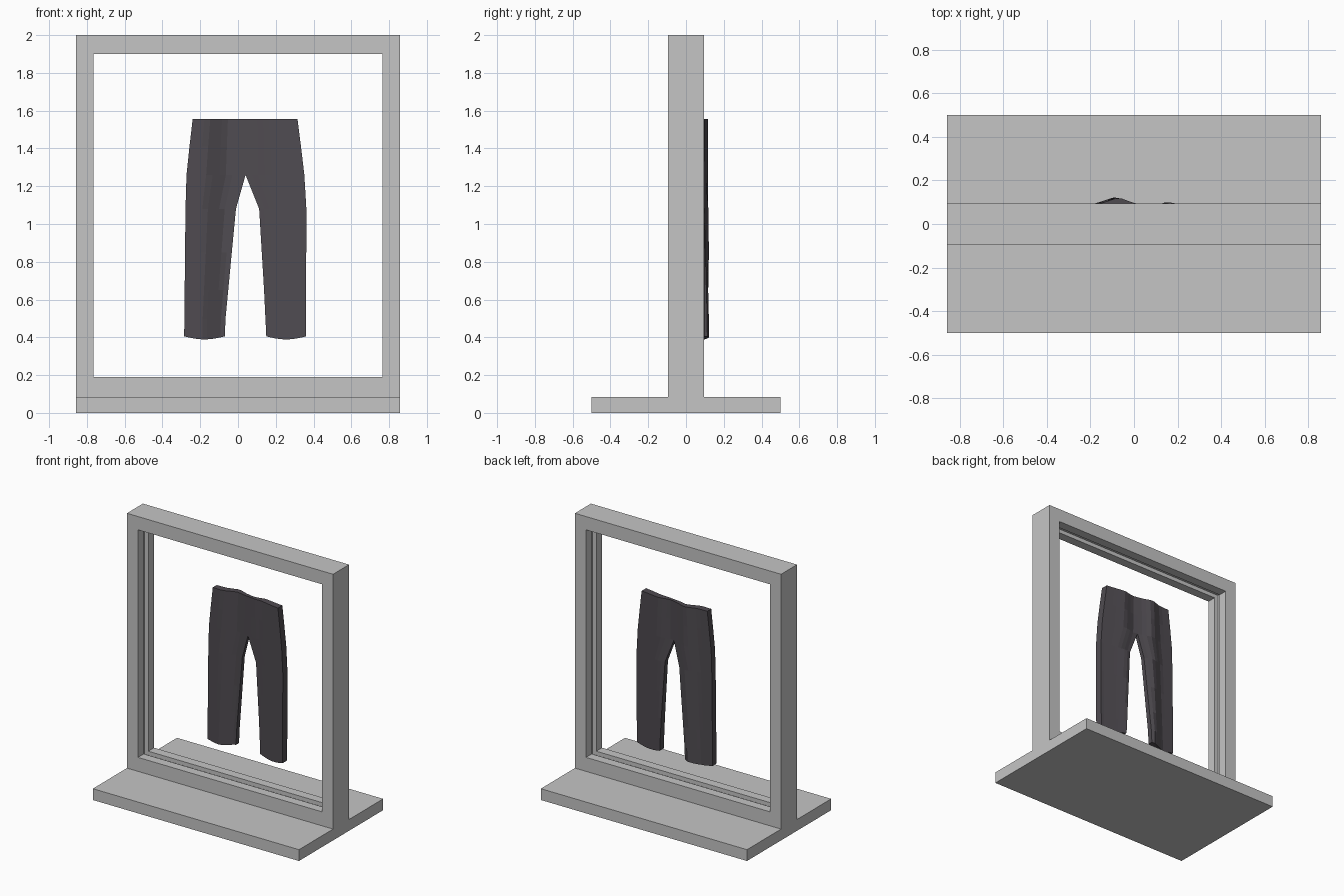
import bpy, bmesh, math

if "Cube" in bpy.data.objects:
    bpy.data.objects.remove(bpy.data.objects["Cube"])


def material(name, rgb):
    m = bpy.data.materials.new(name)
    m.diffuse_color = (*rgb, 1)
    m.use_nodes = True
    m.node_tree.nodes["Principled BSDF"].inputs["Base Color"].default_value = m.diffuse_color
    return m


grey = material("stand grey", (0.56, 0.56, 0.56))
charcoal = material("charcoal cloth", (0.078, 0.070, 0.081))


def build(name, verts, faces, mat):
    mesh = bpy.data.meshes.new(name)
    mesh.from_pydata(verts, [], faces)
    bm = bmesh.new()
    bm.from_mesh(mesh)
    bmesh.ops.remove_doubles(bm, verts=bm.verts, dist=0.0001)
    bmesh.ops.recalc_face_normals(bm, faces=bm.faces)
    bm.to_mesh(mesh)
    bm.free()
    mesh.materials.append(mat)
    ob = bpy.data.objects.new(name, mesh)
    bpy.context.collection.objects.link(ob)
    return ob


def lerp_table(t, table):
    """Piecewise linear lookup in a list of (key, value) with rising keys."""
    if t <= table[0][0]:
        return table[0][1]
    for (a, va), (b, vb) in zip(table, table[1:]):
        if t <= b:
            return va + (vb - va) * (t - a) / (b - a)
    return table[-1][1]


# base plate
W, D, BASE_Z = 0.857, 0.5, 0.085
bpy.ops.mesh.primitive_cube_add(size=1, location=(0, 0, BASE_Z / 2))
base = bpy.context.object
base.name = "base_plate"
base.scale = (2 * W, 2 * D, BASE_Z)
base.data.materials.append(grey)

# upright frame with a groove round the inside of the opening
FY, GY, G = 0.095, 0.027, 0.03
outer = (W, BASE_Z, 2.0)
inner = (0.765, 0.19, 1.90)
groove = (0.765 + G, 0.19 - G, 1.90 + G)
section = [(outer, -FY), (inner, -FY), (inner, -GY), (groove, -GY),
           (groove, GY), (inner, GY), (inner, FY), (outer, FY)]
verts, faces = [], []
for (hw, z0, z1), y in section:
    verts += [(-hw, y, z0), (hw, y, z0), (hw, y, z1), (-hw, y, z1)]
n = len(section)
for i in range(n):
    for k in range(4):
        a, b = i * 4, (i + 1) % n * 4
        faces.append((a + k, a + (k + 1) % 4, b + (k + 1) % 4, b + k))
build("upright_frame", verts, faces, grey)

# hanging trousers: outline edges by height, wavy front and back by x
outer_l = [(0.4, -0.285), (1.08, -0.278), (1.28, -0.272), (1.555, -0.24)]
outer_r = [(0.4, 0.36), (1.08, 0.362), (1.28, 0.35), (1.555, 0.315)]
inner_l = [(0.4, -0.07), (0.5, -0.066), (1.09, -0.01), (1.26, 0.04)]
inner_r = [(0.4, 0.15), (0.65, 0.138), (1.08, 0.112), (1.26, 0.04)]
back = [(-0.28, 0.09), (-0.16, 0.092), (-0.07, 0.122), (0.0, 0.096),
        (0.08, 0.08), (0.165, 0.099), (0.25, 0.085), (0.37, 0.07)]
front = [(-0.28, 0.045), (-0.16, 0.04), (-0.06, 0.08), (0.0, 0.066),
         (0.1, 0.055), (0.165, 0.052), (0.25, 0.035), (0.37, 0.015)]
rows = [0.405, 0.5, 0.65, 0.85, 1.08, 1.26, 1.41, 1.555]
COLS = 9

verts, faces = [], []
for out, inn in ((outer_l, inner_l), (outer_r, inner_r)):
    for surface in (front, back):
        for z in rows:
            xo, xi = lerp_table(z, out), lerp_table(z, inn)
            drift = 0.025 * (1.555 - z) / 1.15
            for c in range(COLS + 1):
                u = c / COLS
                x = xo + (xi - xo) * u
                # sagging hem
                zz = z - (0.016 * math.sin(math.pi * u) if z == rows[0] else 0)
                verts.append((x, lerp_table(x + drift, surface), zz))
    size = len(rows) * (COLS + 1)
    start = len(verts) - 2 * size

    def idx(r, c, side):
        return start + side * size + r * (COLS + 1) + c

    for r in range(len(rows) - 1):
        for c in range(COLS):
            for s in (0, 1):
                faces.append((idx(r, c, s), idx(r, c + 1, s),
                              idx(r + 1, c + 1, s), idx(r + 1, c, s)))
        # outer side seam, and inner leg below the crotch
        for c in ((0, COLS) if rows[r] < 1.25 else (0,)):
            faces.append((idx(r, c, 0), idx(r + 1, c, 0),
                          idx(r + 1, c, 1), idx(r, c, 1)))
    # hem and waist closing strips
    for r in (0, len(rows) - 1):
        for c in range(COLS):
            faces.append((idx(r, c, 0), idx(r, c + 1, 0),
                          idx(r, c + 1, 1), idx(r, c, 1)))
build("trousers", verts, faces, charcoal)
